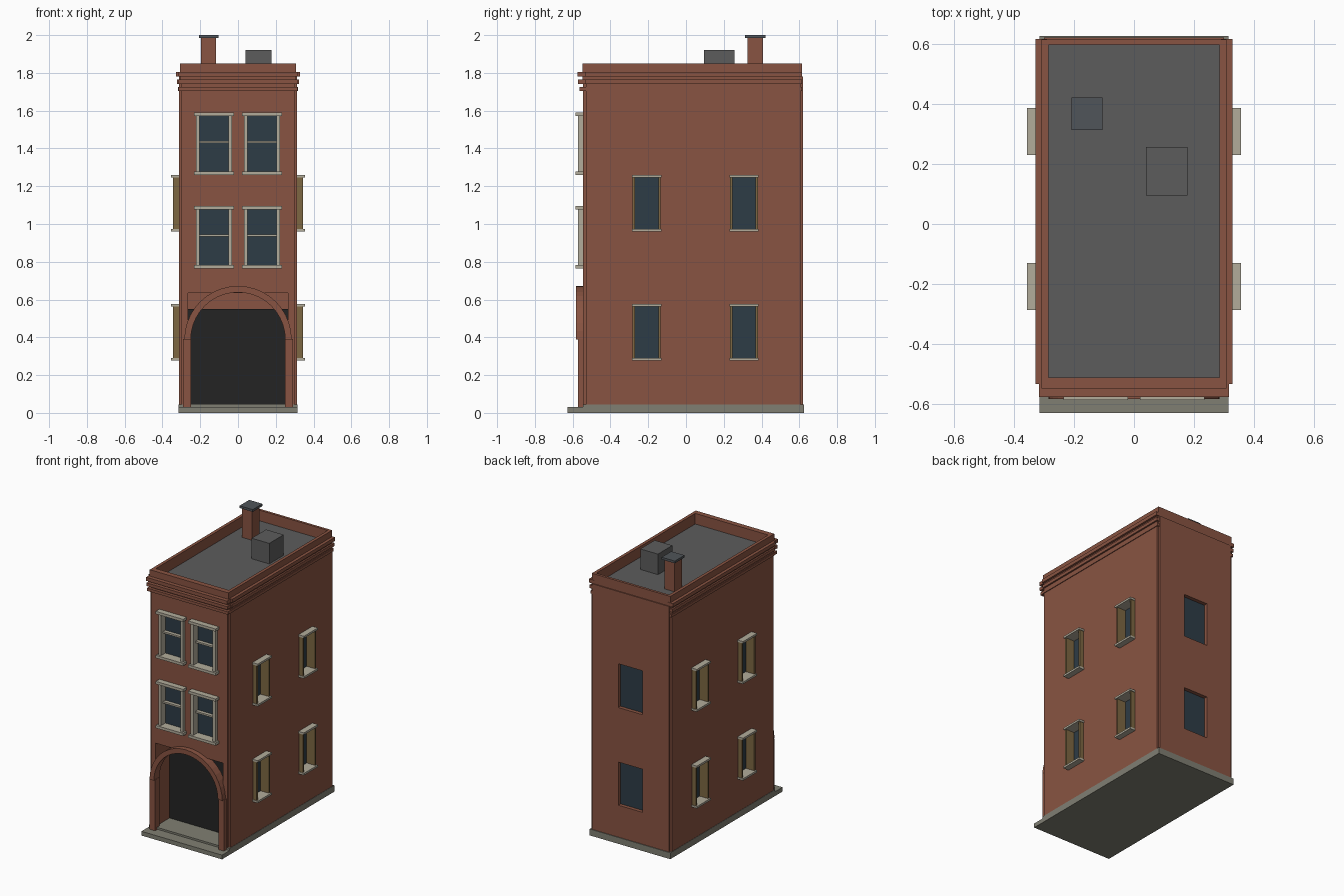
import bpy, bmesh, math
from mathutils import Vector

if "Cube" in bpy.data.objects:
    bpy.data.objects.remove(bpy.data.objects["Cube"])


def mat(name, r, g, b):
    m = bpy.data.materials.new(name)
    m.diffuse_color = (r, g, b, 1)
    m.use_nodes = True
    m.node_tree.nodes["Principled BSDF"].inputs["Base Color"].default_value = m.diffuse_color
    return m


BRICK = mat("brick", 0.25, 0.088, 0.054)
ROOF = mat("roof_grey", 0.107, 0.107, 0.107)
STONE = mat("base_stone", 0.216, 0.212, 0.171)
TRIM = mat("pale_trim", 0.445, 0.413, 0.328)
TAN = mat("tan_jamb", 0.205, 0.136, 0.055)
GLASS = mat("dark_glass", 0.027, 0.045, 0.061)
BLACK = mat("doorway_black", 0.017, 0.017, 0.017)
CAP = mat("cap_slate", 0.08, 0.09, 0.1)


def finish(name, bm, material):
    bmesh.ops.recalc_face_normals(bm, faces=bm.faces)
    me = bpy.data.meshes.new(name)
    bm.to_mesh(me)
    bm.free()
    me.materials.append(material)
    ob = bpy.data.objects.new(name, me)
    bpy.context.collection.objects.link(ob)
    return ob


def boxes(name, material, *specs):
    """One object from boxes given as (x0, x1, y0, y1, z0, z1)."""
    bm = bmesh.new()
    for x0, x1, y0, y1, z0, z1 in specs:
        for v in bmesh.ops.create_cube(bm, size=1)["verts"]:
            v.co = Vector((x1 if v.co.x > 0 else x0,
                           y1 if v.co.y > 0 else y0,
                           z1 if v.co.z > 0 else z0))
    return finish(name, bm, material)


def flip(b, s):
    """Mirror a box across x = 0 when s is negative."""
    return b if s > 0 else (-b[1], -b[0]) + tuple(b[2:])


FRONT, BACK, SIDE = -0.545, 0.62, 0.313
FRONT_WIN = [(x, z) for x in (-0.127, 0.127) for z in (0.765, 1.26)]
SIDE_WIN = [(s, y, z) for s in (-1, 1) for y in (-0.208, 0.307) for z in (0.277, 0.96)]
BACK_WIN = [(0.27, 0.575), (0.96, 1.27)]

# Stone base and front step
boxes("base", STONE, (-0.315, 0.315, FRONT, 0.625, 0, 0.045))
boxes("front_step", STONE, (-0.315, 0.315, -0.628, FRONT, 0, 0.03))

# Cutter for window recesses and the entry
cuts = [(-0.265, 0.265, -0.7, -0.38, 0.04, 0.635)]
for x, z in FRONT_WIN:
    cuts.append((x - 0.08, x + 0.08, -0.7, FRONT + 0.03, z + 0.01, z + 0.32))
for s, y, z in SIDE_WIN:
    cuts.append(flip((0.275, 0.5, y - 0.064, y + 0.064, z + 0.01, z + 0.29), s))
for z0, z1 in BACK_WIN:
    cuts.append((-0.095, 0.095, BACK - 0.03, 0.8, z0, z1))
cutter = boxes("recess_cutter", BRICK, *cuts)
cutter.hide_render = True
cutter.hide_viewport = True
cutter.display_type = "WIRE"

# Brick walls: core with slightly projecting side and back skins
walls = [boxes("wall_core", BRICK, (-0.3, 0.3, FRONT, 0.606, 0.04, 1.77)),
         boxes("back_wall", BRICK, (-0.3, 0.3, 0.6, BACK, 0.045, 1.78))]
for s in (-1, 1):
    walls.append(boxes("side_wall", BRICK,
                       flip((0.295, SIDE, -0.53, 0.606, 0.045, 1.78), s)))
for w in walls:
    m = w.modifiers.new("recesses", "BOOLEAN")
    m.operation = "DIFFERENCE"
    m.solver = "EXACT"
    m.object = cutter

# Parapet and roof
boxes("parapet", BRICK,
      (-0.307, 0.307, -0.547, -0.51, 1.76, 1.85),
      (-0.307, 0.307, 0.595, 0.613, 1.76, 1.85),
      (-0.307, -0.285, -0.51, 0.595, 1.76, 1.85),
      (0.285, 0.307, -0.51, 0.595, 1.76, 1.85))
boxes("roof", ROOF, (-0.286, 0.286, -0.511, 0.596, 1.768, 1.775))

# Cornice bands on the front and sides
bands = []
for z0, z1, p in ((1.705, 1.725, 0.012), (1.742, 1.764, 0.018), (1.78, 1.805, 0.022)):
    bands.append((-0.316, 0.316, FRONT - 0.008 - p, -0.52, z0, z1))
    for s in (-1, 1):
        bands.append(flip((0.29, 0.306 + p, -0.532, 0.615, z0, z1), s))
boxes("cornice", BRICK, *bands)

# Chimney and roof unit
boxes("chimney", BRICK, (-0.195, -0.117, 0.325, 0.408, 1.77, 1.986))
boxes("chimney_cap", CAP, (-0.207, -0.104, 0.313, 0.421, 1.984, 2.0))
boxes("roof_unit", ROOF, (0.04, 0.178, 0.095, 0.256, 1.77, 1.92))

# Front windows: glass, jambs, middle rail, head and sill
for x, z in FRONT_WIN:
    g = FRONT + 0.03
    boxes("front_glass", GLASS, (x - 0.081, x + 0.081, g - 0.005, g + 0.002, z + 0.01, z + 0.32))
    parts = [(x - 0.107, x + 0.107, -0.585, g - 0.006, z, z + 0.019),
             (x - 0.107, x + 0.107, -0.585, g - 0.006, z + 0.311, z + 0.33),
             (x - 0.077, x + 0.077, -0.545, g - 0.004, z + 0.168, z + 0.18)]
    for s in (-1, 1):
        a, b = sorted((x + s * 0.076, x + s * 0.096))
        parts.append((a, b, -0.572, g - 0.004, z + 0.012, z + 0.318))
    boxes("front_window_frame", TRIM, *parts)

# Side windows: glass, tan jambs, pale head and sill
for s, y, z in SIDE_WIN:
    boxes("side_glass", GLASS,
          flip((0.273, 0.279, y - 0.065, y + 0.065, z + 0.01, z + 0.29), s))
    jambs = []
    for t in (-1, 1):
        a, b = sorted((y + t * 0.062, y + t * 0.074))
        jambs.append(flip((0.277, 0.344, a, b, z + 0.008, z + 0.292), s))
    boxes("side_window_jambs", TAN, *jambs)
    boxes("side_window_head_and_sill", TRIM,
          flip((0.278, 0.355, y - 0.078, y + 0.078, z, z + 0.014), s),
          flip((0.278, 0.355, y - 0.078, y + 0.078, z + 0.286, z + 0.3), s))

# Back windows: plain recessed glass
for z0, z1 in BACK_WIN:
    boxes("back_glass", GLASS, (-0.096, 0.096, 0.588, 0.594, z0 - 0.001, z1 + 0.001))

# Entry: dark doorway, stone floor, brick posts
boxes("doorway", BLACK, (-0.264, 0.264, -0.388, -0.379, 0.04, 0.55))
boxes("entry_floor", STONE, (-0.264, 0.264, -0.55, -0.385, 0.035, 0.046))
boxes("entry_posts", BRICK,
      *[flip((0.248, 0.29, -0.572, -0.52, 0.03, 0.39), s) for s in (-1, 1)])

# Entry arch: half ring swept over the posts
bm = bmesh.new()
N, CZ = 20, 0.388
rings = []
for i in range(N + 1):
    a = math.pi * i / N
    rings.append([bm.verts.new((r * math.cos(a), y, CZ + r * math.sin(a)))
                  for r, y in ((0.25, -0.582), (0.284, -0.582), (0.284, -0.52), (0.25, -0.52))])
for p, q in zip(rings, rings[1:]):
    for k in range(4):
        bm.faces.new((p[k], p[(k + 1) % 4], q[(k + 1) % 4], q[k]))
bm.faces.new(rings[0])
bm.faces.new(rings[-1])
finish("entry_arch", bm, BRICK)
